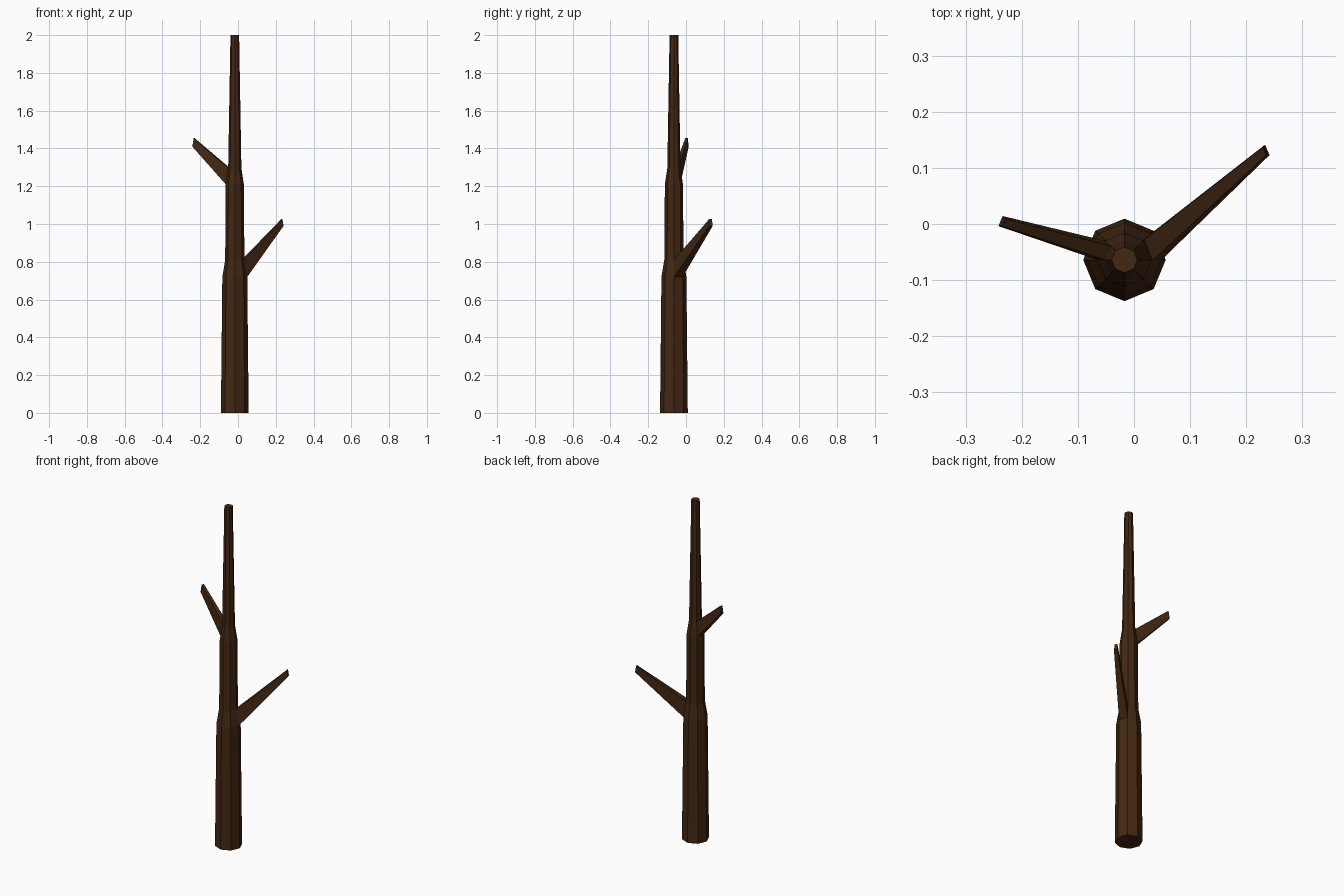
import bpy, bmesh, math
from mathutils import Vector

if "Cube" in bpy.data.objects:
    bpy.data.objects.remove(bpy.data.objects["Cube"])

SIDES = 8
CX, CY = -0.017, -0.064
# trunk profile: (height, radius)
PROFILE = [(0, 0.0735), (0.72, 0.066), (0.81, 0.051),
           (1.21, 0.048), (1.295, 0.035), (2.0, 0.023)]

bm = bmesh.new()
rings = []
for z, r in PROFILE:
    rings.append([bm.verts.new((CX + r * math.cos(math.tau * i / SIDES),
                                CY + r * math.sin(math.tau * i / SIDES), z))
                  for i in range(SIDES)])

# trunk walls and end caps
walls = {}
for k in range(len(rings) - 1):
    a, b = rings[k], rings[k + 1]
    for i in range(SIDES):
        j = (i + 1) % SIDES
        walls[k, i] = bm.faces.new((a[i], a[j], b[j], b[i]))
bm.faces.new(rings[0][::-1])
bm.faces.new(rings[-1])


# branch: replace one wall face with a tapered limb ending in a smaller copy of it
def branch(face, tip, scale):
    base = list(face.verts)
    centre = sum((v.co for v in base), Vector()) / len(base)
    bm.faces.remove(face)
    end = [bm.verts.new(Vector(tip) + (v.co - centre) * scale) for v in base]
    for i in range(len(base)):
        j = (i + 1) % len(base)
        bm.faces.new((base[i], base[j], end[j], end[i]))
    bm.faces.new(end)


branch(walls[1, 0], (0.235, 0.131, 1.008), 0.4)
branch(walls[3, 3], (-0.235, 0.004, 1.432), 0.53)

bm.normal_update()
bmesh.ops.recalc_face_normals(bm, faces=bm.faces[:])
mesh = bpy.data.meshes.new("bare_tree")
bm.to_mesh(mesh)
bm.free()
tree = bpy.data.objects.new("bare_tree", mesh)
bpy.context.collection.objects.link(tree)

# dark bark
bark = bpy.data.materials.new("bark")
bark.diffuse_color = (0.055, 0.02, 0.006, 1)
bark.use_nodes = True
bark.node_tree.nodes["Principled BSDF"].inputs["Base Color"].default_value = bark.diffuse_color
mesh.materials.append(bark)
